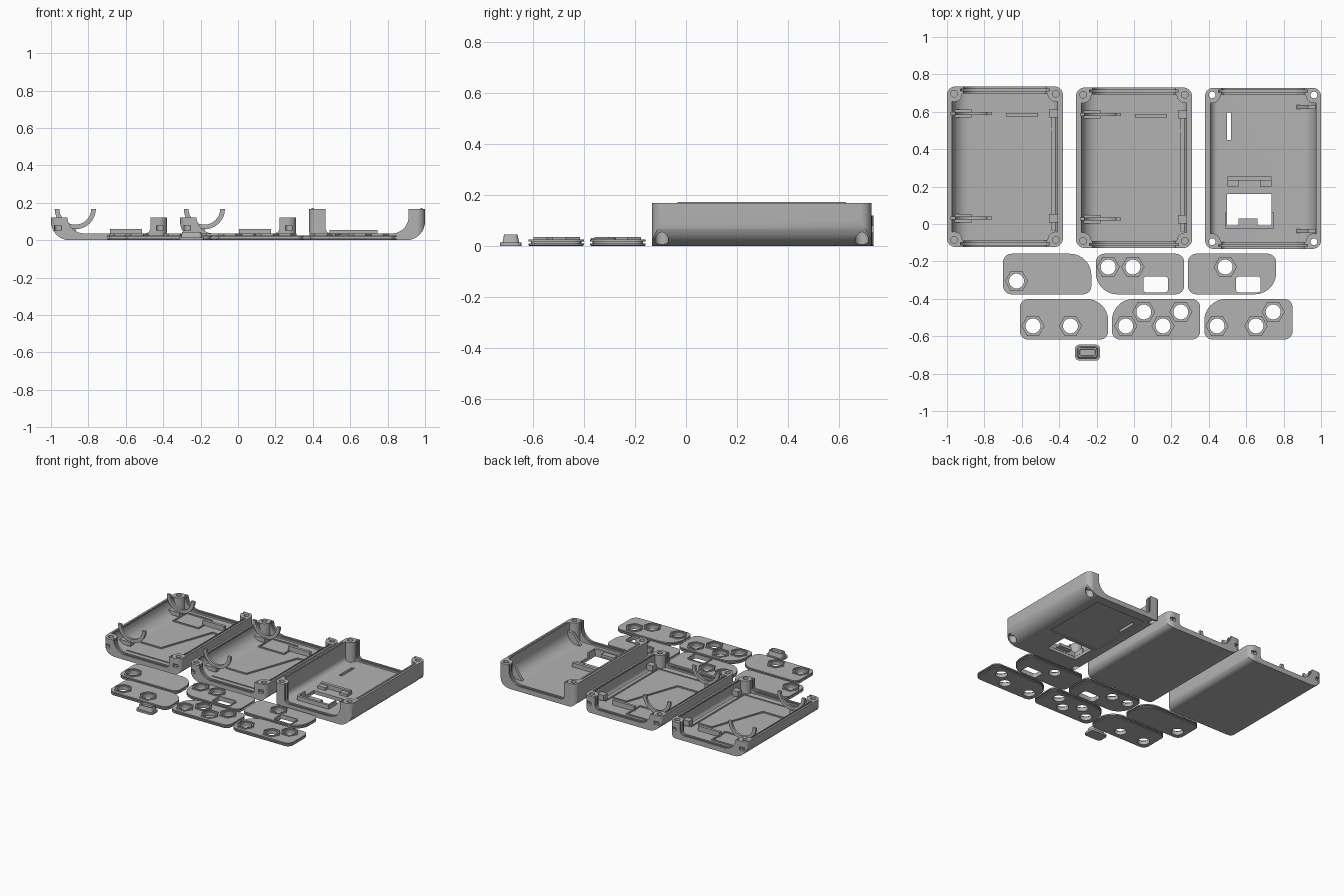
import bpy, bmesh, math

if "Cube" in bpy.data.objects:
    bpy.data.objects.remove(bpy.data.objects["Cube"])

GREY = bpy.data.materials.new("plain_grey")
GREY.diffuse_color = (0.45, 0.45, 0.45, 1)
GREY.use_nodes = True
GREY.node_tree.nodes["Principled BSDF"].inputs["Base Color"].default_value = GREY.diffuse_color


def outline(x0, x1, y0, y1, radii=(0, 0, 0, 0), seg=10):
    """Rectangle outline with corner radii: bottom left, bottom right, top right, top left."""
    corners = [(x0, y0, 1, 1, 180), (x1, y0, -1, 1, 270), (x1, y1, -1, -1, 0), (x0, y1, 1, -1, 90)]
    pts = []
    for (x, y, sx, sy, start), r in zip(corners, radii):
        if r <= 0:
            pts.append((x, y))
            continue
        for i in range(seg + 1):
            a = math.radians(start + 90 * i / seg)
            pts.append((x + sx * r + r * math.cos(a), y + sy * r + r * math.sin(a)))
    return pts


def ngon(x, y, r, n=32):
    return [(x + r * math.cos(math.tau * i / n), y + r * math.sin(math.tau * i / n)) for i in range(n)]


def loft(name, rings, axis='z'):
    """Solid through stacked outlines, given as (points, height)."""
    bm = bmesh.new()
    loops = [[bm.verts.new((u, v, h) if axis == 'z' else (u, h, v)) for u, v in pts] for pts, h in rings]
    n = len(loops[0])
    for a, b in zip(loops, loops[1:]):
        for i in range(n):
            bm.faces.new((a[i], a[(i + 1) % n], b[(i + 1) % n], b[i]))
    bm.faces.new(loops[0][::-1])
    bm.faces.new(loops[-1])
    bmesh.ops.recalc_face_normals(bm, faces=bm.faces)
    me = bpy.data.meshes.new(name)
    bm.to_mesh(me)
    bm.free()
    me.materials.append(GREY)
    ob = bpy.data.objects.new(name, me)
    bpy.context.collection.objects.link(ob)
    return ob


def prism(name, pts, lo, hi, axis='z'):
    return loft(name, [(pts, lo), (pts, hi)], axis)


def box(name, x0, x1, y0, y1, z0, z1):
    return prism(name, outline(x0, x1, y0, y1), z0, z1)


def boolean(ob, tool, op='DIFFERENCE'):
    """Combine two solids and remove the tool."""
    mod = ob.modifiers.new("bool", 'BOOLEAN')
    mod.operation, mod.object, mod.solver = op, tool, 'EXACT'
    dg = bpy.context.evaluated_depsgraph_get()
    me = bpy.data.meshes.new_from_object(ob.evaluated_get(dg))
    ob.modifiers.clear()
    ob.data = me
    bpy.data.objects.remove(tool)


def shell(name, cx, y0, y1, H, side):
    """Half case: side is the x direction of the wide rounded edge."""
    def section(half, z0, z1, big, small):
        r = (big, small, 0, 0) if side < 0 else (small, big, 0, 0)
        return outline(cx - half, cx + half, z0, z1, r, 14)

    posts = [(cx + sx * 0.272, y) for sx in (-1, 1) for y in (y0 + 0.038, y1 - 0.038)]
    body = prism(name, section(0.31, 0, H, 0.1, 0.05), y0, y1, 'y')
    boolean(body, prism("cut", outline(cx - 0.31, cx + 0.31, y0, y1, (0.045,) * 4), -0.1, 1), 'INTERSECT')
    # hollow that leaves the corner posts standing
    hollow = prism("hollow", section(0.282, 0.025, 0.5, 0.09, 0.04), y0 + 0.036, y1 - 0.036, 'y')
    for px, py in posts:
        boolean(hollow, prism("post", ngon(px, py, 0.044), -0.1, 1))
    boolean(body, hollow)
    # open ends with a slot for the end panels
    boolean(body, prism("cut", section(0.222, 0.036, 0.5, 0.09, 0.03), y0 - 0.1, y1 + 0.1, 'y'))
    for a in (y0 + 0.012, y1 - 0.024):
        boolean(body, prism("cut", section(0.238, 0.02, 0.5, 0.1, 0.04), a, a + 0.012, 'y'))
    # screw holes
    for px, py in posts:
        if side > 0:
            boolean(body, prism("cut", ngon(px, py, 0.018, 24), -0.1, 1))
            boolean(body, prism("cut", ngon(px, py, 0.027, 24), -0.1, 0.06))
        else:
            boolean(body, prism("cut", ngon(px, py, 0.018, 24), 0.04, 1))
            out = -0.06 if py < (y0 + y1) / 2 else 0.06
            boolean(body, box("cut", px - 0.018, px + 0.018, min(py, py + out), max(py, py + out), 0.053, 0.078))
    # tongue or groove along the side rims
    for s in (-1, 1):
        xa, xb = sorted((cx + s * 0.285, cx + s * 0.296))
        if side > 0:
            box("rim_tongue", xa, xb, y0 + 0.1, y1 - 0.1, H - 0.01, H + 0.005)
        else:
            boolean(body, box("cut", xa, xb, y0 + 0.08, y1 - 0.08, H - 0.008, 1))
    return body


def floor_ridge(cx, cy):
    """Thin bent ridge on the floor."""
    path = [(-0.17, -0.19), (-0.01, -0.19), (0.13, 0.2), (0.25, 0.2)]
    w = 0.005
    top = [(cx + x - w * k, cy + y + w) for (x, y), k in zip(path, (0, .7, .7, 0))]
    low = [(cx + x + w * k, cy + y - w) for (x, y), k in zip(path, (0, .7, .7, 0))]
    prism("floor_ridge", low + top[::-1], 0.02, 0.033)


def lower_case(cx, y0, y1):
    cy = (y0 + y1) / 2
    shell("lower_case", cx, y0, y1, 0.12, -1)
    floor_ridge(cx, cy)
    # square locating frame
    frame = box("square_frame", cx - 0.19, cx + 0.02, cy + 0.2, cy + 0.36, 0.02, 0.033)
    boolean(frame, box("cut", cx - 0.181, cx + 0.011, cy + 0.209, cy + 0.351, 0, 1))
    box("board_stop", cx + 0.005, cx + 0.177, cy + 0.268, cy + 0.288, 0.02, 0.06)
    box("side_rail", cx + 0.245, cx + 0.27, cy - 0.34, cy + 0.27, 0.02, 0.036)
    box("front_rail", cx - 0.175, cx + 0.25, cy - 0.347, cy - 0.34, 0.02, 0.03)
    # curved cell cradles with feet and opposite brackets
    for y in (cy + 0.285, cy - 0.275):
        arc = [math.radians(180 + 180 * i / 24) for i in range(25)]
        pts = [(cx - 0.18 + 0.11 * math.cos(a), 0.168 + 0.11 * math.sin(a)) for a in arc]
        pts += [(cx - 0.18 + 0.085 * math.cos(a), 0.168 + 0.085 * math.sin(a)) for a in arc[::-1]]
        prism("cell_cradle", pts, y - 0.008, y + 0.008, 'y')
        box("cradle_foot", cx - 0.27, cx - 0.18, y - 0.022, y + 0.022, 0.035, 0.065)
        box("side_bracket", cx + 0.235, cx + 0.29, y - 0.022, y + 0.022, 0.045, 0.085)


def upper_case():
    case = shell("upper_case", 0.69, -0.133, 0.728, 0.168, 1)
    boolean(case, box("cut", 0.497, 0.735, -0.01, 0.16, -1, 1))         # window
    boolean(case, box("cut", 0.497, 0.518, 0.45, 0.595, -1, 1))         # slot
    boolean(case, box("cut", 0.47, 0.87, 0.18, 0.66, -1, 0.005))        # label recess
    # connector bracket around the window
    box("bracket_bar", 0.49, 0.745, -0.026, -0.008, 0.02, 0.055)
    box("bracket_tab", 0.56, 0.66, -0.015, 0.03, 0.03, 0.05)
    for x in (0.488, 0.735):
        box("bracket_side", x, x + 0.01, -0.02, 0.065, 0.02, 0.055)
    box("rear_bar", 0.5, 0.735, 0.233, 0.255, 0.02, 0.055)
    for x in (0.5, 0.675):
        box("rear_stop", x, x + 0.06, 0.2, 0.235, 0.02, 0.045)
    # side wall ribs
    for y in (0.625, -0.038):
        prism("wall_rib", [(0.87, 0.03), (0.93, 0.03), (0.98, 0.08), (0.98, 0.11), (0.93, 0.11)],
              y - 0.01, y + 0.01, 'y')


def end_panel(x, y, big, nuts, port=None):
    """Grooved plate; big is the index of its widest corner."""
    def ring(inset):
        r = [0.045 - inset] * 4
        r[big] = 0.115 - inset
        return outline(x + inset, x + 0.472 - inset, y + inset, y + 0.217 - inset, r)

    panel = loft("end_panel", [(ring(0.004), 0), (ring(0), 0.004), (ring(0), 0.009), (ring(0.01), 0.009),
                               (ring(0.01), 0.017), (ring(0), 0.017), (ring(0), 0.026)])
    # raised hexagonal seats with round holes
    for nx, ny in nuts:
        boolean(panel, prism("seat", ngon(nx, ny, 0.062, 6), 0.02, 0.035), 'UNION')
        boolean(panel, prism("cut", ngon(nx, ny, 0.049), 0.027, 1))
        boolean(panel, prism("cut", ngon(nx, ny, 0.04), -1, 1))
    # raised rim around the rectangular port
    if port is not None:
        rim = outline(port - 0.007, port + 0.139, -0.372, -0.274, (0.02,) * 4, 5)
        boolean(panel, prism("rim", rim, 0.02, 0.031), 'UNION')
        boolean(panel, prism("cut", outline(port, port + 0.132, -0.365, -0.281, (0.015,) * 4, 5), -1, 1))


lower_case(-0.69, -0.123, 0.735)
lower_case(0.0, -0.128, 0.729)
upper_case()

LOW, HIGH = -0.545, -0.47
end_panel(-0.7, -0.376, 2, [(-0.628, -0.305)])
end_panel(-0.204, -0.376, 0, [(-0.138, -0.23), (-0.006, -0.23)], 0.05)
end_panel(0.288, -0.376, 1, [(0.488, -0.23)], 0.545)
end_panel(-0.61, -0.618, 2, [(-0.54, LOW), (-0.34, LOW)])
end_panel(-0.118, -0.618, 3, [(-0.044, LOW), (0.052, HIGH), (0.155, LOW), (0.25, HIGH)])
end_panel(0.376, -0.618, 3, [(0.444, LOW), (0.652, LOW), (0.744, HIGH)])


# small push button with a recessed top
def key(i):
    return outline(-0.315 + i, -0.182 - i, -0.73 + i, -0.645 - i, (0.022 - i * 0.5,) * 4, 6)


loft("push_button", [(key(0), 0), (key(0), 0.014), (key(0.01), 0.014), (key(0.016), 0.045),
                     (key(0.024), 0.045), (key(0.026), 0.034)])

# soft shading with sharp edges
for ob in bpy.context.scene.objects:
    ob.select_set(True)
    bpy.context.view_layer.objects.active = ob
bpy.ops.object.shade_smooth_by_angle(angle=math.radians(30))
